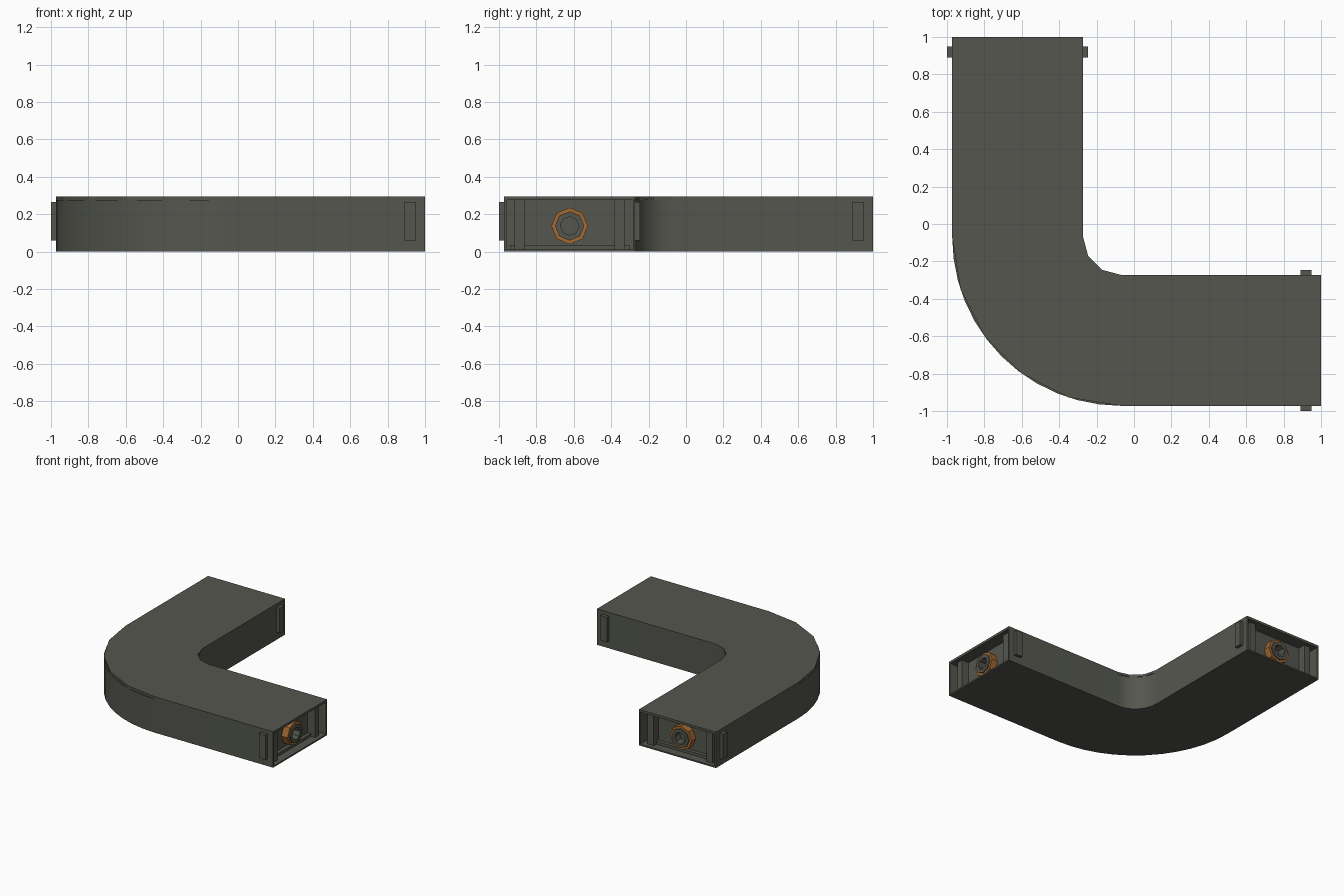
import bpy, bmesh, math
from mathutils import Matrix, Vector

if "Cube" in bpy.data.objects:
    bpy.data.objects.remove(bpy.data.objects["Cube"])


def material(name, rgb):
    m = bpy.data.materials.new(name)
    m.diffuse_color = (*rgb, 1)
    m.use_nodes = True
    m.node_tree.nodes["Principled BSDF"].inputs["Base Color"].default_value = m.diffuse_color
    return m


GREY = material("olive grey", (0.088, 0.093, 0.075))
ORANGE = material("burnt orange", (0.36, 0.14, 0.03))
SWAP = Matrix(((0, 1, 0, 0), (1, 0, 0, 0), (0, 0, 1, 0), (0, 0, 0, 1)))  # mirror over x = y
MID = -0.622  # centre line of each arm
LOW, HIGH = -0.972, -0.272


def finish(name, bm, mat, swap=False):
    if swap:
        bmesh.ops.transform(bm, matrix=SWAP, verts=bm.verts)
    bmesh.ops.recalc_face_normals(bm, faces=bm.faces)
    mesh = bpy.data.meshes.new(name)
    bm.to_mesh(mesh)
    bm.free()
    mesh.materials.append(mat)
    obj = bpy.data.objects.new(name, mesh)
    bpy.context.collection.objects.link(obj)
    return obj


def box(name, lo, hi, mat=GREY, swap=False):
    bm = bmesh.new()
    bmesh.ops.create_cube(bm, size=1)
    for v in bm.verts:
        v.co = Vector([lo[i] if v.co[i] < 0 else hi[i] for i in range(3)])
    return finish(name, bm, mat, swap)


def elbow(name, z0, z1, outer_steps, inner_steps):
    """L-shaped prism with rounded outer and inner corners."""
    def arc(r, c, n):
        return [(c + r * math.cos(math.pi + math.pi / 2 * i / n),
                 c + r * math.sin(math.pi + math.pi / 2 * i / n)) for i in range(n + 1)]
    pts = [(LOW, 1)] + arc(-0.07 - LOW, -0.07, outer_steps) + [(1, LOW), (1, HIGH)]
    pts += arc(-0.07 - HIGH, -0.07, inner_steps)[::-1] + [(HIGH, 1)]
    bm = bmesh.new()
    face = bm.faces.new([bm.verts.new((x, y, z0)) for x, y in pts])
    up = bmesh.ops.extrude_face_region(bm, geom=[face])["geom"]
    bmesh.ops.translate(bm, vec=(0, 0, z1 - z0),
                        verts=[g for g in up if isinstance(g, bmesh.types.BMVert)])
    return finish(name, bm, GREY)


def ring(name, radius, hole, x0, x1, mat, swap):
    """Octagonal collar lying along x."""
    bm = bmesh.new()
    n = 8
    loops = []
    for r, x in ((radius, x0), (radius, x1), (hole, x1), (hole, x0)):
        loops.append([bm.verts.new((x, MID + r * math.sin(2 * math.pi * i / n),
                                    0.137 + r * math.cos(2 * math.pi * i / n)))
                      for i in range(n)])
    for a, b in zip(loops, loops[1:] + loops[:1]):
        for i in range(n):
            j = (i + 1) % n
            bm.faces.new((a[i], a[j], b[j], b[i]))
    return finish(name, bm, mat, swap)


# Main bent housing and its coarser lid
housing = elbow("housing", 0, 0.275, 12, 8)
elbow("lid", 0.275, 0.295, 5, 3)

# Hollow out both ends
for swap in (False, True):
    cutter = box("end_cutter", (0.90, LOW + 0.012, 0.012), (1.1, HIGH - 0.012, 0.35), swap=swap)
    cutter.hide_render = True
    mod = housing.modifiers.new("recess", 'BOOLEAN')
    mod.operation = 'DIFFERENCE'
    mod.solver = 'EXACT'
    mod.object = cutter
    bpy.context.view_layer.objects.active = housing
    bpy.ops.object.modifier_apply(modifier=mod.name)
    bpy.data.objects.remove(cutter)

bpy.ops.object.select_all(action='DESELECT')
housing.select_set(True)
bpy.context.view_layer.objects.active = housing
bpy.ops.object.shade_smooth_by_angle(angle=math.radians(25))

# Connector parts at each end
for swap in (False, True):
    tag = "back" if swap else "right"
    # Side clips
    box(tag + "_outer_clip", (0.89, -1, 0.06), (0.95, LOW + 0.005, 0.265), swap=swap)
    box(tag + "_inner_clip", (0.89, HIGH - 0.005, 0.06), (0.95, -0.246, 0.265), swap=swap)
    # Upright posts and sill inside the recess
    for side, s in (("outer", -1), ("inner", 1)):
        c = MID + s * 0.268
        box(f"{tag}_{side}_post", (0.895, c - 0.027, 0.012), (0.965, c + 0.027, 0.275), swap=swap)
    box(tag + "_sill", (0.895, MID - 0.32, 0.01), (0.93, MID + 0.32, 0.035), swap=swap)
    # Coloured coupling with a grey inner sleeve
    ring(tag + "_coupling", 0.098, 0.078, 0.895, 0.955, ORANGE, swap)
    ring(tag + "_sleeve", 0.078, 0.05, 0.895, 0.965, GREY, swap)
